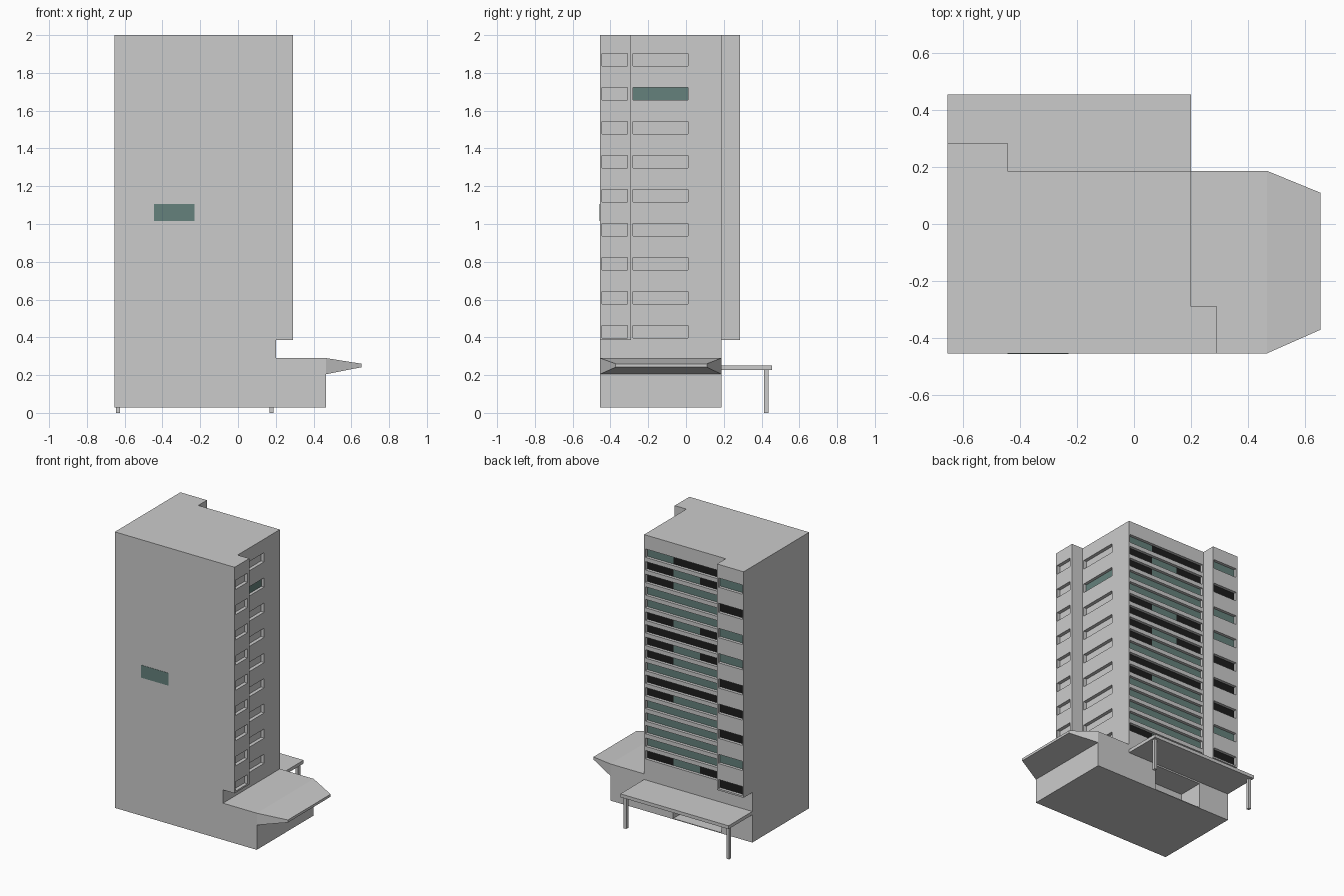
import bpy, bmesh

if "Cube" in bpy.data.objects:
    bpy.data.objects.remove(bpy.data.objects["Cube"])

def material(name, rgb):
    m = bpy.data.materials.new(name)
    m.diffuse_color = (*rgb, 1)
    m.use_nodes = True
    m.node_tree.nodes["Principled BSDF"].inputs["Base Color"].default_value = m.diffuse_color
    return m

TEAL = material("teal_glass", (0.13, 0.22, 0.20))
DARK = material("dark_glass", (0.012, 0.012, 0.012))

def add_box(bm, x0, x1, y0, y1, z0, z1):
    v = [bm.verts.new((x, y, z)) for z in (z0, z1)
         for x, y in ((x0, y0), (x1, y0), (x1, y1), (x0, y1))]
    skin(bm, v[:4], v[4:])

def skin(bm, a, b):
    # close two matching loops into a solid
    n = len(a)
    bm.faces.new(a[::-1])
    bm.faces.new(b)
    for i in range(n):
        j = (i + 1) % n
        bm.faces.new((a[i], a[j], b[j], b[i]))

def finish(bm, name, mat=None):
    bmesh.ops.recalc_face_normals(bm, faces=bm.faces)
    me = bpy.data.meshes.new(name)
    bm.to_mesh(me)
    bm.free()
    ob = bpy.data.objects.new(name, me)
    bpy.context.collection.objects.link(ob)
    if mat:
        me.materials.append(mat)
    return ob

def boxes(name, items, mat=None):
    bm = bmesh.new()
    for b in items:
        add_box(bm, *b)
    return finish(bm, name, mat)

def prism(name, pts, z0, z1):
    bm = bmesh.new()
    skin(bm, [bm.verts.new((x, y, z0)) for x, y in pts],
         [bm.verts.new((x, y, z1)) for x, y in pts])
    return finish(bm, name)

def cut(target, cutter):
    m = target.modifiers.new("openings", 'BOOLEAN')
    m.operation = 'DIFFERENCE'
    m.solver = 'EXACT'
    m.object = cutter
    cutter.hide_render = True
    cutter.hide_set(True)
    bpy.context.view_layer.update()
    me = bpy.data.meshes.new_from_object(
        target.evaluated_get(bpy.context.evaluated_depsgraph_get()))
    target.modifiers.clear()
    target.data = me
    bpy.data.objects.remove(cutter)

L, R, F, B = -0.655, 0.20, -0.455, 0.187   # main wall planes
PX, PY = 0.292, 0.285                      # pier faces on right and back
D, H, T = 0.025, 0.033, 0.004              # recess depth, half height, glass thickness

# tower with two corner piers
tower = prism("tower", [(L, F), (PX, F), (PX, -0.29), (R, -0.29), (R, B),
                        (-0.445, B), (-0.445, PY), (L, PY)], 0.385, 2.0)

# window openings and their glass
holes, glass = [], {'T': [], 'B': []}
for k in range(9):
    z = 1.87 - 0.18 * k
    z0, z1 = z - H, z + H
    holes.append((PX - D, PX + .1, -0.445, -0.31, z0, z1))
    holes.append((R - D, R + .05, -0.28, 0.01, z0, z1))
    holes.append((-0.645, -0.455, PY - D, PY + .1, z0, z1))
    glass["TBTTBBBTB"[k]].append((-0.645, -0.455, PY - D, PY - D + T, z0, z1))
glass['T'].append((R - D, R - D + T, -0.28, 0.01, 1.69 - H, 1.69 + H))

# wide back windows in three panes, listed from right (+x) to left
rows = ("TBB BTB BTT TTT TTT BTB BBB BTB BTT "
        "TTT BBB BTT TTT TTT TTT TTT BTB").split()
x1, w = 0.19, 0.625 / 3
for k, row in enumerate(rows):
    z = 1.87 - 0.09 * k
    holes.append((-0.435, x1, B - D, B + .05, z - H + .003, z + H - .003))
    for i, c in enumerate(row):
        glass[c].append((x1 - (i + 1) * w, x1 - i * w, B - D, B - D + T,
                         z - H + .003, z + H - .003))
cut(tower, boxes("window_cutter", holes))
boxes("teal_windows", glass['T'], TEAL)
boxes("dark_windows", glass['B'], DARK)

# single front window
boxes("front_window", [(-0.445, -0.23, F - .002, F + .01, 1.015, 1.105)], TEAL)

# base: stepped profile extruded along y, with a back entrance recess
bm = bmesh.new()
prof = [(L, .028), (0.467, .028), (0.467, .29), (R, .29), (R, .385), (L, .385)]
skin(bm, [bm.verts.new((x, F, z)) for x, z in prof],
     [bm.verts.new((x, B, z)) for x, z in prof])
base = finish(bm, "base")
cut(base, boxes("entrance_cutter", [(-0.41, -0.03, 0.0, 0.3, 0.033, 0.215)]))

# tapered side canopy
bm = bmesh.new()
def rect(x, y0, y1, z0, z1):
    return [bm.verts.new((x, y, z)) for y, z in ((y0, z0), (y1, z0), (y1, z1), (y0, z1))]
skin(bm, rect(0.467, F, B, 0.205, 0.29), rect(0.655, -0.372, 0.11, 0.242, 0.26))
finish(bm, "side_canopy")

# back canopy on two posts
boxes("back_canopy", [(L, R, B, 0.455, 0.226, 0.25)])
boxes("canopy_posts", [(x - .01, x + .01, 0.413, 0.436, 0, 0.23) for x in (-0.636, 0.177)])
